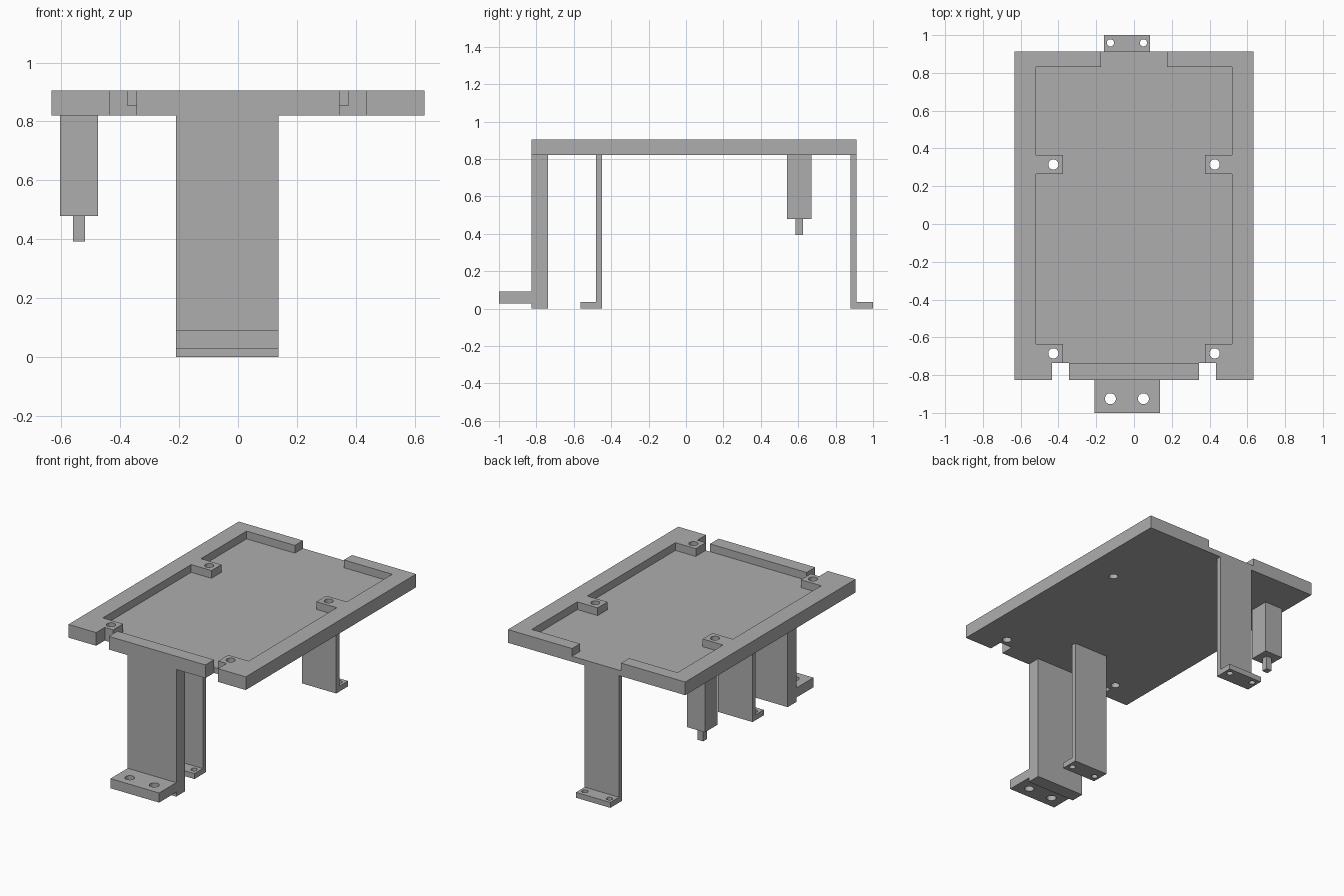
import bpy
import bmesh
from mathutils import Vector

cube = bpy.data.objects.get("Cube")
if cube:
    bpy.data.objects.remove(cube, do_unlink=True)

GREY = (0.42, 0.42, 0.42, 1.0)
mat = bpy.data.materials.new("plain grey")
mat.use_nodes = True
mat.diffuse_color = GREY
mat.node_tree.nodes["Principled BSDF"].inputs["Base Color"].default_value = GREY


def prism(name, outline, lo, hi, axis="z"):
    """Extrude an outline along z (x, y points) or along x (y, z points)."""
    bm = bmesh.new()
    if axis == "z":
        pts, step = [(a, b, lo) for a, b in outline], Vector((0, 0, hi - lo))
    else:
        pts, step = [(lo, a, b) for a, b in outline], Vector((hi - lo, 0, 0))
    face = bm.faces.new([bm.verts.new(p) for p in pts])
    new = bmesh.ops.extrude_face_region(bm, geom=[face])["geom"]
    bmesh.ops.translate(bm, vec=step, verts=[v for v in new if isinstance(v, bmesh.types.BMVert)])
    bmesh.ops.recalc_face_normals(bm, faces=bm.faces)
    mesh = bpy.data.meshes.new(name)
    bm.to_mesh(mesh)
    bm.free()
    obj = bpy.data.objects.new(name, mesh)
    bpy.context.collection.objects.link(obj)
    mesh.materials.append(mat)
    return obj


def box(name, x0, x1, y0, y1, z0, z1):
    return prism(name, [(x0, y0), (x1, y0), (x1, y1), (x0, y1)], z0, z1)


def activate(obj):
    bpy.ops.object.select_all(action="DESELECT")
    obj.select_set(True)
    bpy.context.view_layer.objects.active = obj


def cut(obj, cutter):
    cutter.hide_render = True
    mod = obj.modifiers.new("cut", "BOOLEAN")
    mod.operation, mod.solver, mod.object = "DIFFERENCE", "EXACT", cutter
    activate(obj)
    bpy.ops.object.modifier_apply(modifier=mod.name)
    bpy.data.objects.remove(cutter, do_unlink=True)


def drill(obj, x, y, z, radius):
    bpy.ops.mesh.primitive_cylinder_add(vertices=32, radius=radius, depth=0.3, location=(x, y, z))
    cut(obj, bpy.context.object)


def finish(obj):
    activate(obj)
    bpy.ops.object.shade_smooth_by_angle()


FRONT, BACK, BAR = -0.825, 0.912, -0.737
UNDER, FLOOR, TOP = 0.82, 0.855, 0.905

# Tray with a tabbed recess, open at the back
tray = box("tray", -0.633, 0.633, FRONT, BACK, UNDER, TOP)
half = [(0.175, 1.1), (0.175, 0.83), (0.52, 0.83), (0.52, 0.365), (0.375, 0.365),
        (0.375, 0.265), (0.52, 0.265), (0.52, -0.635), (0.375, -0.635), (0.375, BAR)]
outline = half + [(-x, y) for x, y in reversed(half)]
cut(tray, prism("recess_cutter", outline, FLOOR, 1.0))

# Front notches and screw holes through the tabs
for side in (-1, 1):
    x0, x1 = sorted((side * 0.345, side * 0.435))
    cut(tray, box("notch_cutter", x0, x1, -1.0, BAR, 0.7, 1.0))
    for y in (0.315, -0.685):
        drill(tray, side * 0.427, y, 0.86, 0.027)
finish(tray)

# Thick front leg with a raised foot
front_leg = prism("front_leg", [
    (BAR, 0), (BAR, UNDER), (FRONT, UNDER), (FRONT, 0.09),
    (-1, 0.09), (-1, 0.028), (FRONT, 0.028), (FRONT, 0)], -0.21, 0.137, "x")
for x in (-0.125, 0.05):
    drill(front_leg, x, -0.925, 0.06, 0.029)
finish(front_leg)

# Thin bracket legs: inner face, outer face, foot tip
for name, back, face, tip in (("middle_leg", -0.45, -0.48, -0.565),
                              ("rear_leg", 0.88, BACK, 1.0)):
    leg = prism(name, [(back, 0), (back, UNDER), (face, UNDER), (face, 0.035),
                       (tip, 0.035), (tip, 0)], -0.16, 0.085, "x")
    for x in (-0.125, 0.05):
        drill(leg, x, (face + tip) / 2 + 0.003, 0.017, 0.019)
    finish(leg)

# Hanging block with a square pin
box("hanging_block", -0.604, -0.475, 0.54, 0.67, 0.48, UNDER)
box("block_pin", -0.56, -0.52, 0.585, 0.625, 0.393, 0.48)
